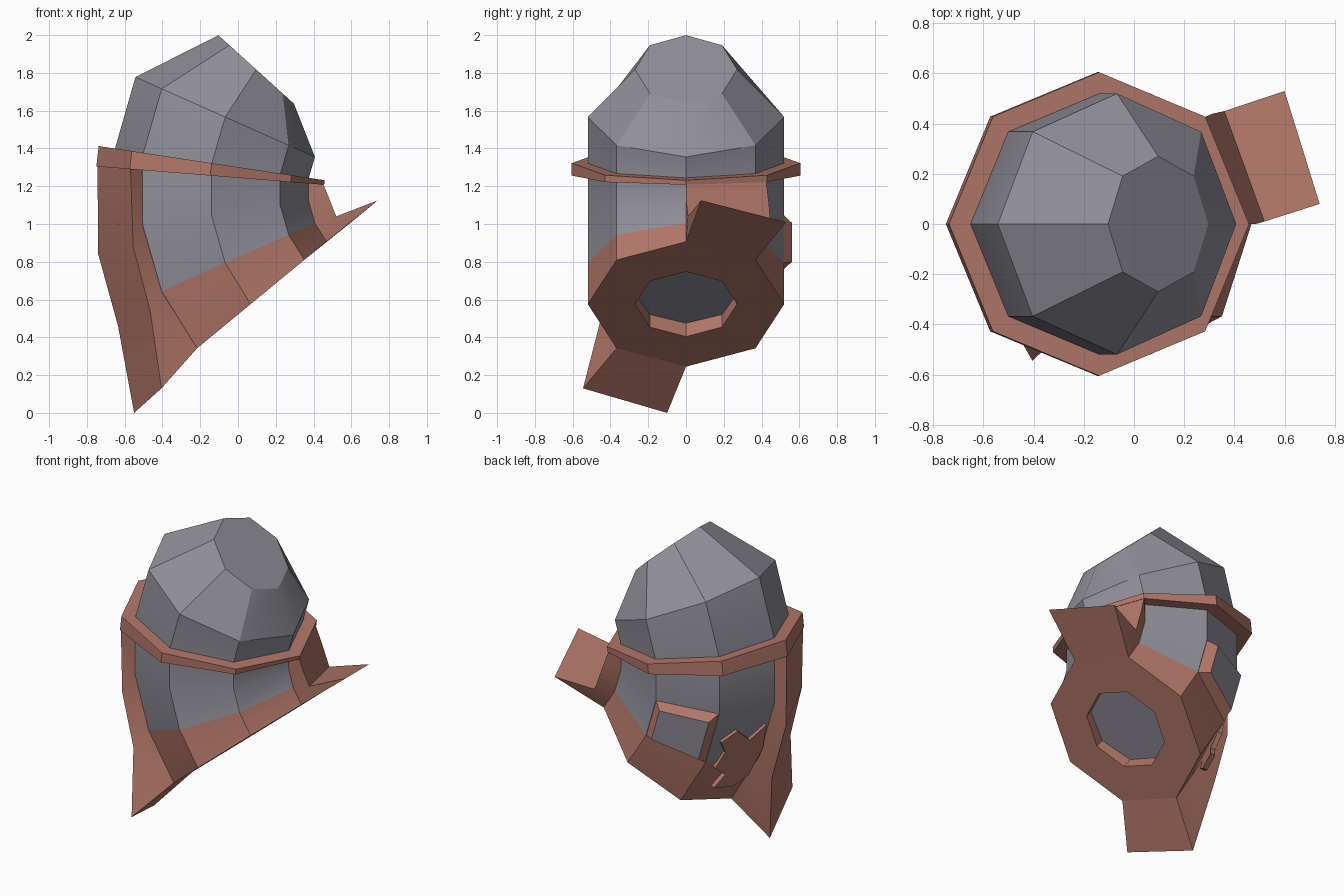
import bpy, bmesh
from math import sin, cos, radians
from mathutils import Vector

if "Cube" in bpy.data.objects:
    bpy.data.objects.remove(bpy.data.objects["Cube"])


def material(name, color):
    m = bpy.data.materials.new(name)
    m.diffuse_color = (*color, 1)
    m.use_nodes = True
    m.node_tree.nodes["Principled BSDF"].inputs["Base Color"].default_value = m.diffuse_color
    return m


clay = material("clay", (0.45, 0.185, 0.14))
slate = material("slate", (0.285, 0.275, 0.32))


def P(t, a, r):
    """Point on the bent body: t = bend angle, a = angle round the ring, r = radius."""
    t, a = radians(t), radians(a)
    k = 0.95 - r * cos(a)
    return Vector((0.8 - k * cos(t), r * sin(a), 1.18 + k * sin(t)))


def ring(t, r):
    return [P(t, i * 45, r) for i in range(8)]


def loft(name, sections, closed=False, slate_rows=(), slate_caps=()):
    """Skin a row of equal-length sections; listed rows and caps are slate, the rest clay."""
    bm = bmesh.new()
    rows = [[bm.verts.new(p) for p in s] for s in sections]
    n = len(rows[0])
    pairs = list(zip(rows, rows[1:])) + ([(rows[-1], rows[0])] if closed else [])
    for k, (a, b) in enumerate(pairs):
        for i in range(n):
            j = (i + 1) % n
            bm.faces.new((a[i], a[j], b[j], b[i])).material_index = int(k in slate_rows)
    if not closed:
        for k, row in enumerate((rows[0], rows[-1])):
            bm.faces.new(row).material_index = int(k in slate_caps)
    bmesh.ops.recalc_face_normals(bm, faces=bm.faces)
    me = bpy.data.meshes.new(name)
    bm.to_mesh(me)
    bm.free()
    me.materials.append(clay)
    me.materials.append(slate)
    ob = bpy.data.objects.new(name, me)
    bpy.context.collection.objects.link(ob)
    bpy.ops.object.select_all(action='DESELECT')
    ob.select_set(True)
    bpy.context.view_layer.objects.active = ob
    bpy.ops.object.shade_smooth_by_angle(angle=radians(30))
    return ob


# Eight-sided bent body: recessed hole, clay cup below, slate sides and tilted flat top
loft("body", [ring(t, r) for t, r in
              ((-35.3, .27), (-39.5, .27), (-39.5, .52), (-24, .52),
               (-8, .52), (8, .52), (24, .52), (42.2, .27))],
     slate_rows=(3, 4, 5, 6), slate_caps=(0, 1))

# Clay collar
loft("collar", [ring(8.6, .605), ring(4.6, .605), ring(4.6, .5), ring(8.6, .5)], closed=True)


# Side straps running from the collar down to a flared flap
def strap(name, a, outer):
    outer = [(P(5, a, .6), P(5, a + 45, .6))] + [(Vector(p), Vector(q)) for p, q in outer]
    inner = ((5, .5), (-8, .5), (-24, .5), (-39.5, .52))
    loft(name, [(o[0], o[1], P(t, a + 45, r), P(t, a, r))
                for o, (t, r) in zip(outer, inner)])


strap("left_strap", 180, [((-.74, 0, .84), (-.555, -.43, .88)),
                          ((-.635, 0, .46), (-.465, -.44, .54)),
                          ((-.55, -.10, 0), (-.405, -.545, .13))])
strap("right_strap", 0, [((.485, 0, 1.13), (.315, .44, 1.10)),
                         ((.52, .01, 1.04), (.36, .45, .96)),
                         ((.74, .08, 1.125), (.60, .53, 1.01))])


# Surface patches placed on a four-cornered panel (u across, v up)
def on_panel(c, u, v, lift):
    c = [Vector(p) for p in c]
    n = (c[1] - c[0]).cross(c[3] - c[0]).normalized()
    if n.dot((c[0] + c[2]) / 2 - Vector((-.1, 0, .9))) < 0:
        n = -n
    return c[0].lerp(c[1], u).lerp(c[3].lerp(c[2], u), v) + n * lift


def cell(a):
    return [P(-24, a, .52), P(-24, a + 45, .52), P(-8, a + 45, .52), P(-8, a, .52)]


# Raised slate panel on the back with bevelled clay sides
square = ((0, 0), (1, 0), (1, 1), (0, 1))
loft("back_panel", [[on_panel(cell(90), .5 + (u - .5) * s, .5 + (v - .5) * s, h)
                     for u, v in square] for s, h in ((1, -.005), (.78, .062))],
     slate_caps=(1,))

# Jagged torn patches on the back-left panel and the left strap
jag = ((.4, .6), (.68, .38), (.92, .62), (.98, .2), (.85, -.3), (.6, -.5),
       (.25, -.5), (.4, -.25), (.17, -.1), (.28, .2), (.15, .42))
loft("torn_patch", [[on_panel(cell(135), u, v, h) for u, v in jag] for h in (-.01, .02)])
strap_area = ((-.66, 0, .60), (-.49, -.43, .62), (-.555, -.43, 1.0), (-.735, 0, 1.02))
loft("strap_patch", [[on_panel(strap_area, 1 - u, (v + .5) / 1.12, h) for u, v in jag]
                     for h in (-.02, .005)])
